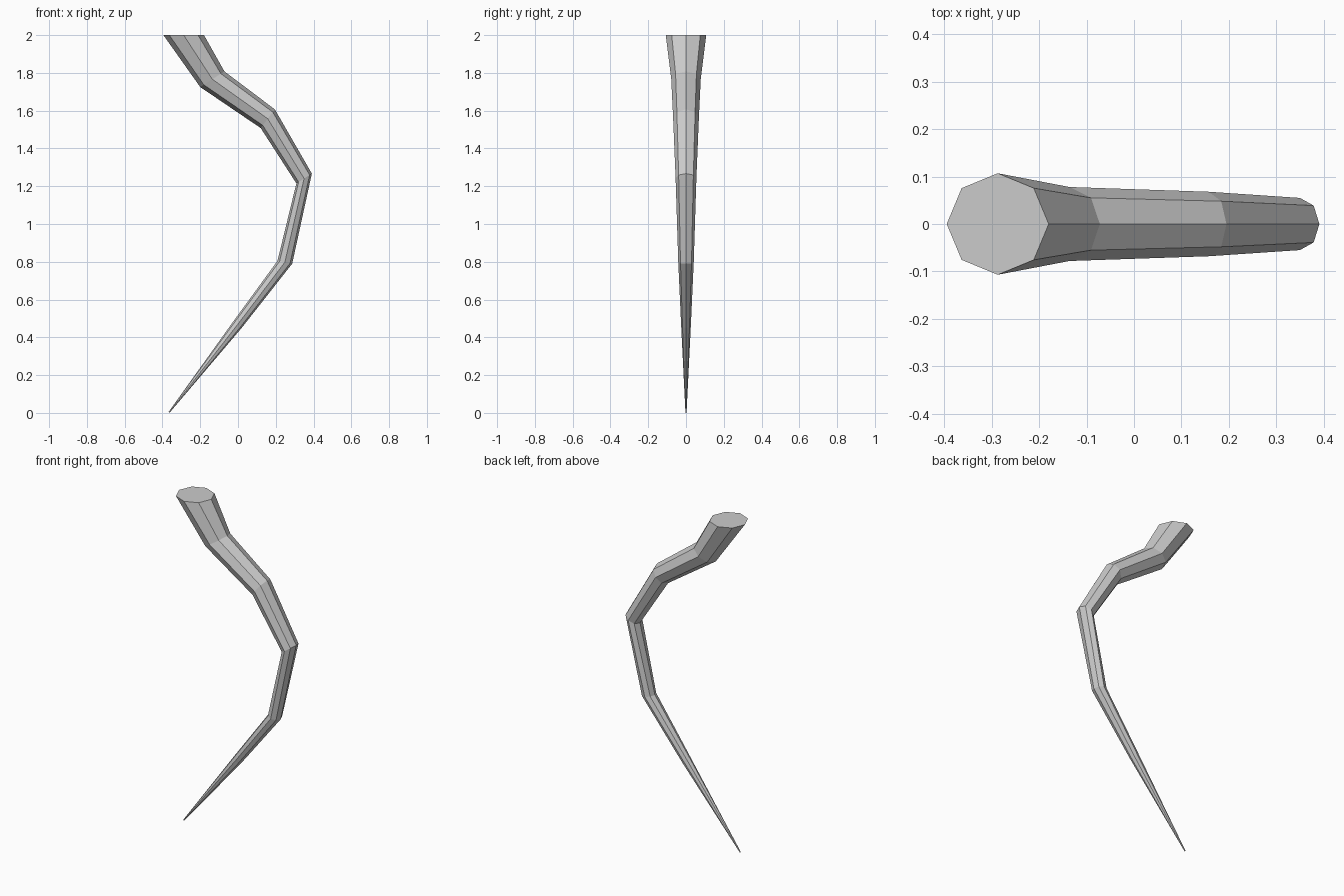
import bpy, bmesh
from math import cos, sin, pi

if "Cube" in bpy.data.objects:
    bpy.data.objects.remove(bpy.data.objects["Cube"])

# Rings of the tapered horn: inner edge (x, z), outer edge (x, z), half depth in y
RINGS = [
    ((-0.395, 2.00), (-0.180, 2.00), 0.107),
    ((-0.200, 1.725), (-0.072, 1.808), 0.078),
    ((0.120, 1.508), (0.195, 1.607), 0.068),
    ((0.309, 1.215), (0.391, 1.267), 0.055),
    ((0.209, 0.805), (0.287, 0.790), 0.041),
    ((-0.022, 0.488), (0.018, 0.448), 0.026),
    ((-0.367, 0.006), (-0.363, 0.000), 0.003),
]
SIDES = 8


def add_ring(bm, left, right, depth):
    cx, cz = (left[0] + right[0]) / 2, (left[1] + right[1]) / 2
    hx, hz = (right[0] - left[0]) / 2, (right[1] - left[1]) / 2
    angles = [2 * pi * i / SIDES for i in range(SIDES)]
    return [bm.verts.new((cx + hx * cos(a), depth * sin(a), cz + hz * cos(a)))
            for a in angles]


# Loft the octagonal rings and cap both ends
bm = bmesh.new()
rings = [add_ring(bm, *r) for r in RINGS]
for a, b in zip(rings, rings[1:]):
    for i in range(SIDES):
        j = (i + 1) % SIDES
        bm.faces.new((a[i], a[j], b[j], b[i]))
bm.faces.new(rings[0])
bm.faces.new(rings[-1])
bmesh.ops.recalc_face_normals(bm, faces=bm.faces)

mesh = bpy.data.meshes.new("curved_horn")
bm.to_mesh(mesh)
bm.free()
bpy.context.collection.objects.link(bpy.data.objects.new("curved_horn", mesh))
